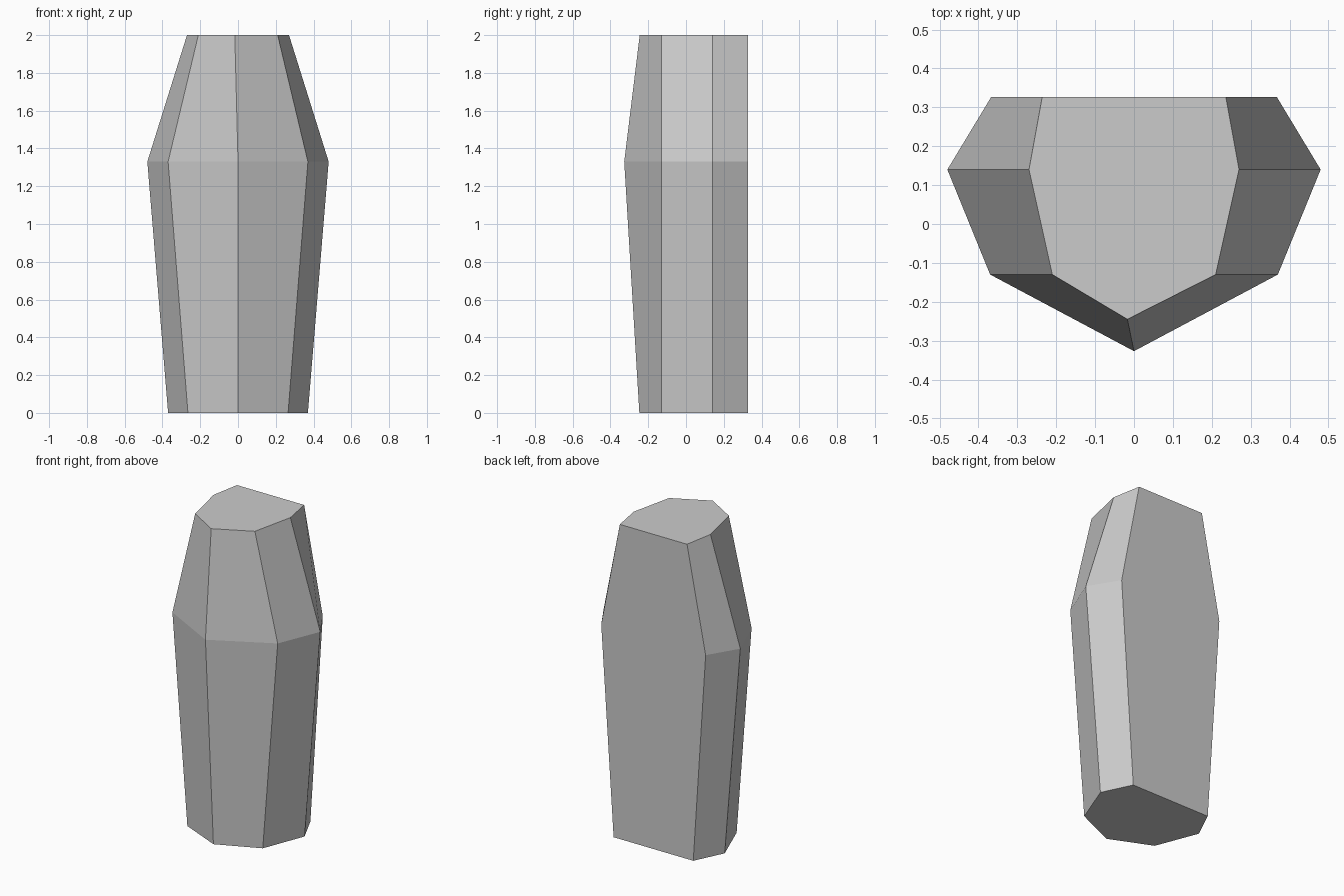
import bpy, bmesh

if "Cube" in bpy.data.objects:
    bpy.data.objects.remove(bpy.data.objects["Cube"])

# Half cross-sections: x at the back, side and front corners; then front ridge (x, y)
levels = [
    (0.00, (0.28, 0.37, 0.265), (0.0, -0.247)),
    (1.33, (0.367, 0.48, 0.37), (0.0, -0.327)),
    (2.00, (0.236, 0.27, 0.21), (-0.017, -0.245)),
]
corner_y = (0.327, 0.14, -0.13)

bm = bmesh.new()

# Seven-sided rings, mirrored left to right
rings = []
for z, xs, ridge in levels:
    left = [(-x, y, z) for x, y in zip(xs, corner_y)]
    right = [(x, y, z) for x, y in zip(xs, corner_y)]
    ring = left + [(*ridge, z)] + right[::-1]
    rings.append([bm.verts.new(p) for p in ring])

# Side facets
for low, high in zip(rings, rings[1:]):
    for i in range(len(low)):
        j = (i + 1) % len(low)
        bm.faces.new((low[i], low[j], high[j], high[i]))

# End caps
bm.faces.new(rings[0][::-1])
bm.faces.new(rings[-1])
bmesh.ops.recalc_face_normals(bm, faces=bm.faces)

mesh = bpy.data.meshes.new("faceted_casket")
bm.to_mesh(mesh)
bm.free()
casket = bpy.data.objects.new("faceted_casket", mesh)
bpy.context.collection.objects.link(casket)
